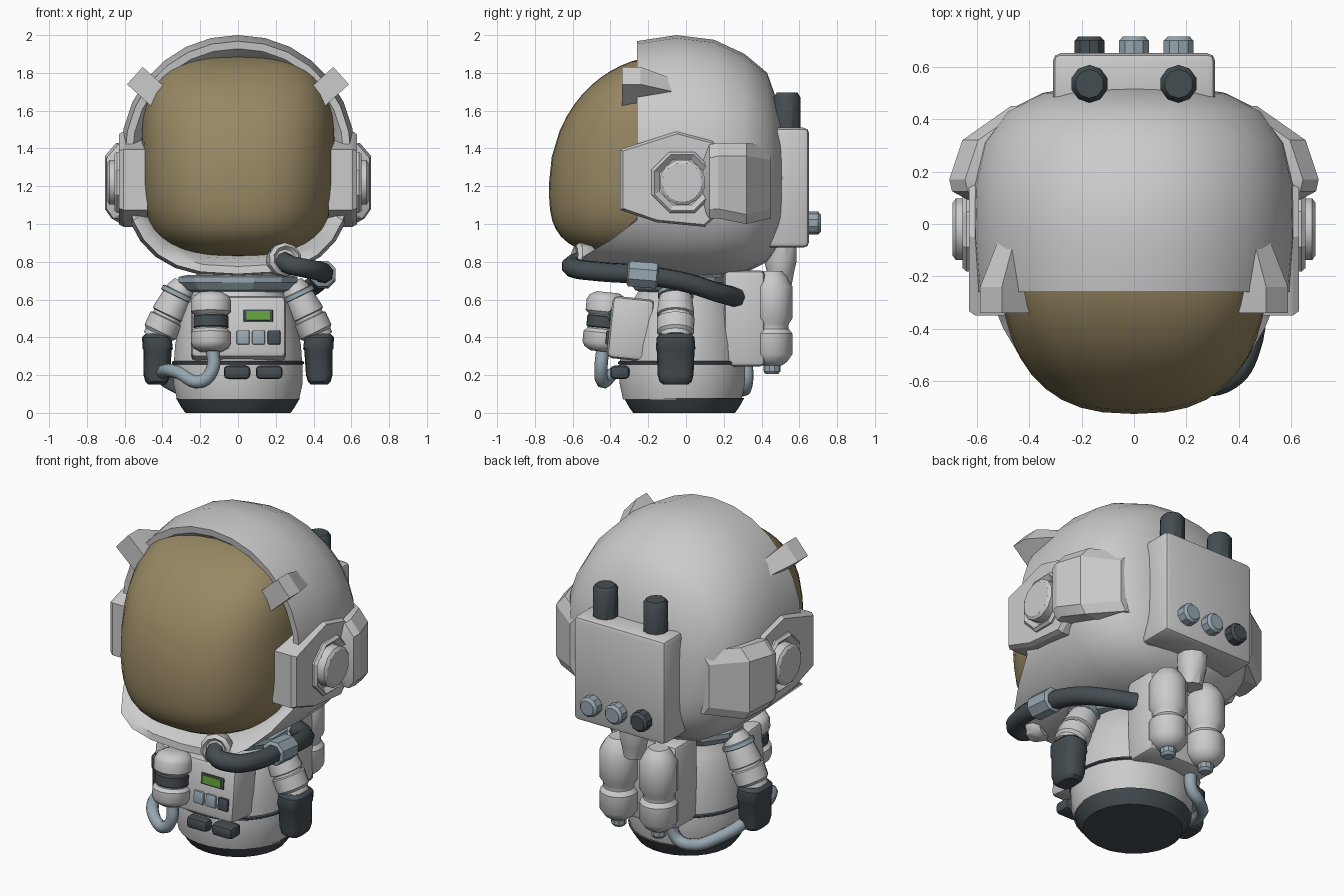
import bpy, bmesh
from math import sin, cos, pi, radians, copysign
from mathutils import Vector, Matrix

if "Cube" in bpy.data.objects:
    bpy.data.objects.remove(bpy.data.objects["Cube"])


def mat(name, c):
    m = bpy.data.materials.new(name)
    m.diffuse_color = (*c, 1)
    m.use_nodes = True
    m.node_tree.nodes["Principled BSDF"].inputs["Base Color"].default_value = m.diffuse_color
    return m


DARK = mat("dark_rubber", (0.06, 0.075, 0.085))
BLUE = mat("blue_grey_metal", (0.31, 0.39, 0.44))
GOLD = mat("gold_visor", (0.31, 0.245, 0.125))
GREEN = mat("green_screen", (0.12, 0.36, 0.05))


def shade(o, m, angle):
    if m:
        o.data.materials.append(m)
    bpy.ops.object.select_all(action='DESELECT')
    o.select_set(True)
    bpy.context.view_layer.objects.active = o
    bpy.ops.object.shade_smooth_by_angle(angle=radians(angle))
    return o


def finish(name, bm, m=None, angle=35):
    bmesh.ops.recalc_face_normals(bm, faces=bm.faces)
    me = bpy.data.meshes.new(name)
    bm.to_mesh(me)
    bm.free()
    o = bpy.data.objects.new(name, me)
    bpy.context.collection.objects.link(o)
    return shade(o, m, angle)


def loft(name, rings, m=None, angle=35):
    bm = bmesh.new()
    vs = [[bm.verts.new(p) for p in r] for r in rings]
    n = len(vs[0])
    for a, b in zip(vs, vs[1:]):
        for i in range(n):
            j = (i + 1) % n
            bm.faces.new((a[i], a[j], b[j], b[i]))
    bm.faces.new(vs[0])
    bm.faces.new(vs[-1])
    return finish(name, bm, m, angle)


def lathe(name, prof, base, axis=(0, 0, 1), n=16, m=None, squash=1, angle=35):
    # profile of (radius, height) turned about an axis from base
    q = Vector(axis).to_track_quat('Z', 'Y')
    rings = []
    for r, h in prof:
        rings.append([Vector(base) + q @ Vector((r * cos(2 * pi * (i + .5) / n),
                      r * squash * sin(2 * pi * (i + .5) / n), h)) for i in range(n)])
    return loft(name, rings, m, angle)


def box(name, lo, hi, m=None, bevel=0.02, tilt=0):
    lo, hi = Vector(lo), Vector(hi)
    bm = bmesh.new()
    bmesh.ops.create_cube(bm, size=1)
    mx = Matrix.Translation((lo + hi) / 2) @ Matrix.Rotation(tilt, 4, 'X')
    bm.transform(mx @ Matrix.Diagonal((*(hi - lo), 1)))
    if bevel:
        bmesh.ops.bevel(bm, geom=bm.edges[:], offset=bevel, segments=2, profile=0.5, affect='EDGES')
    return finish(name, bm, m, 40)


def tube(name, pts, r, m):
    cu = bpy.data.curves.new(name, 'CURVE')
    cu.dimensions = '3D'
    cu.bevel_depth, cu.bevel_resolution, cu.resolution_u = r, 2, 6
    cu.use_fill_caps = True
    s = cu.splines.new('BEZIER')
    s.bezier_points.add(len(pts) - 1)
    for b, p in zip(s.bezier_points, pts):
        b.co = p
        b.handle_left_type = b.handle_right_type = 'AUTO'
    o = bpy.data.objects.new(name, cu)
    bpy.context.collection.objects.link(o)
    bpy.ops.object.select_all(action='DESELECT')
    o.select_set(True)
    bpy.context.view_layer.objects.active = o
    bpy.ops.object.convert(target='MESH')
    return shade(bpy.context.object, m, 50)


def spow(v, e):
    return copysign(abs(v) ** e, v)


# helmet shell: outlines stacked along y, front edge drawn forward into a chin
def outline(y, w, top, bot, k=1, chin=False, n=28):
    pts = []
    zc = bot + (top - bot) * 0.5
    for i in range(n):
        t = 2 * pi * i / n
        e = 2 / (2.05 if sin(t) > 0 else 2.7)
        x = w * k * spow(cos(t), e)
        z = zc + (top - bot) / 2 * k * spow(sin(t), e)
        dy = min(0.30, max(0, 1.0 - z) * 1.65) if chin else 0
        pts.append((x, y - dy, z))
    return pts


F = (0.60, 1.968, 0.735)
loft("helmet_shell", [
    outline(-0.05, *F, 0.80, True), outline(-0.20, *F, 0.87, True),
    outline(-0.255, *F, 0.935, True), outline(-0.26, *F, 1, True),
    outline(-0.05, 0.62, 2.0, 0.72), outline(0.15, 0.615, 1.975, 0.72),
    outline(0.31, 0.58, 1.90, 0.74), outline(0.43, 0.49, 1.80, 0.80),
    outline(0.50, 0.35, 1.60, 0.90), outline(0.53, 0.18, 1.42, 1.05)], angle=40)

# visor: horizontal sections following a bulging side profile
rings = []
for k in range(25):
    t = -pi / 2 * 0.985 + pi * 0.985 * k / 24
    z = 1.355 + 0.535 * spow(sin(t), 2 / 3.0)
    w = 0.515 * cos(t) ** (2 / 3.4)
    u = (z - 1.21) / 0.68 if z > 1.21 else (1.21 - z) / 0.391
    e = 2 if z > 1.21 else 3.4
    d = 0.615 * max(0, 1 - u ** e) ** (1 / e) + 0.01
    ring = []
    for i in range(40):
        a = 2 * pi * i / 40
        s = spow(sin(a), 2 / 2.55)
        ring.append((w * spow(cos(a), 2 / 2.55), -0.1 + s * (d if s < 0 else d * 0.4), z))
    rings.append(ring)
loft("visor", rings, GOLD, 60)

# side parts, mirrored
EAR = [(-.35, 1.395), (-.05, 1.49), (.14, 1.44), (.2, 1.36), (.2, 1.08), (.10, .985), (-.16, 1.01), (-.35, 1.075)]
for s, side in ((1, "right"), (-1, "left")):
    # ear housing, flared rear fin, socket and disc
    loft("ear_housing_" + side, [[(s * x, y * k, 1.23 + (z - 1.23) * k) for y, z in EAR]
                                 for x, k in ((.48, 1), (.605, 1), (.63, .95))], angle=20)
    fin = []
    for y, xi, xo, zb, zt in ((.09, .5, .63, 1.07, 1.40), (.125, .5, .695, 1.03, 1.42),
                              (.17, .48, .705, 1.03, 1.43), (.32, .4, .655, 1.0, 1.43), (.45, .25, .47, 1.03, 1.41)):
        fin.append([(s * x, y, z) for x, z in ((xi, zb), (xo - .035, zb), (xo, zb + .05),
                                               (xo, zt - .07), (xo - .06, zt), (xi, zt))])
    loft("ear_fin_" + side, fin, angle=20)
    lathe("ear_socket_" + side, [(.175, 0), (.175, .03), (.16, .045), (.13, .02)], (s * .61, -.02, 1.22), (s, 0, 0), 8, angle=20)
    lathe("ear_disc_" + side, [(.122, 0), (.122, .07), (.105, .082)], (s * .61, -.02, 1.22), (s, 0, 0), 12)

    # wedge clip over the helmet edge
    nrm, tan, c = Vector((.74, 0, .67)), Vector((.67, 0, -.74)), Vector((.435, 0, 1.685))
    clip = []
    for y, a, b, w in ((-.34, -.02, .15, .062), (-.24, -.03, .15, .062), (-.06, -.08, .07, .045)):
        ps = [c + nrm * h + tan * g for h, g in ((a, -w), (b, -w), (b, w), (a, w))]
        clip.append([(s * p.x, y, p.z) for p in ps])
    loft("helmet_clip_" + side, clip, angle=20)

    # arm: sleeve, cuff band and glove
    ax = Vector((s * .15, 0, -.31)).normalized()
    sh = Vector((s * .285, -.055, .69))
    lathe("sleeve_" + side, [(.06, 0), (.08, .04), (.09, .1), (.1, .175), (.1, .19), (.088, .195), (.088, .21),
                             (.102, .215), (.1, .29), (.085, .305), (.085, .33)], sh, ax, 14, squash=.92)
    lathe("shoulder_band_" + side, [(.088, 0), (.094, .005), (.096, .027), (.088, .03)], sh + ax * .055, ax, 14, BLUE)
    gl = []
    for x, z, a, b in ((.43, .42, .06, .08), (.43, .40, .078, .1), (.425, .34, .08, .105),
                       (.425, .33, .074, .1), (.43, .20, .07, .095), (.43, .165, .06, .085), (.43, .15, .045, .065)):
        gl.append([(s * (x + a * spow(cos(i * pi / 8), .65)), -.055 + b * spow(sin(i * pi / 8), .65), z)
                   for i in range(16)])
    loft("glove_" + side, gl, DARK)

    # antenna and air tank
    lathe("antenna_" + side, [(.072, 0), (.072, .18), (.055, .205)], (s * .17, .535, 1.49), n=10, m=DARK)
    lathe("air_tank_" + side, [(.05, .25), (.08, .27), (.108, .31), (.108, .42), (.088, .445), (.088, .47),
                               (.108, .50), (.108, .67), (.08, .72), (.055, .75)], (s * .135, .455, 0), n=14)
    lathe("tank_nozzle_" + side, [(.032, .205), (.045, .22), (.045, .26)], (s * .135, .455, 0), n=10, m=BLUE)

# body and dark base
lathe("body", [(.325, .07), (.343, .15), (.345, .22), (.335, .36), (.31, .5), (.27, .6), (.22, .67), (.2, .76)],
      (0, -.02, 0), n=28, squash=.97)
lathe("base_band", [(.28, 0), (.302, .03), (.33, .078), (.31, .08)], (0, -.01, 0), n=28, m=DARK, squash=.97)
lathe("collar", [(.25, .64), (.29, .65), (.325, .69), (.325, .72), (.28, .73)], (0, -.04, 0), n=12, m=BLUE, squash=.82, angle=20)

# chest unit with screen, buttons and pouches
T = radians(-6)
box("chest_unit", (-.25, -.405, .28), (.255, -.18, .61), bevel=.03, tilt=T)
box("screen_frame", (.03, -.405, .478), (.185, -.36, .547), DARK, .006, T)
box("screen", (.045, -.412, .488), (.17, -.36, .537), GREEN, 0, T)
for i, m in enumerate((BLUE, BLUE, DARK)):
    x = .027 + .082 * i
    box("button_%d" % (i + 1), (x - .034, -.425, .36), (x + .034, -.37, .435), m, .008, T)
    x = -.17 + .17 * i
    if i:
        box("belt_pouch_%d" % i, (x - .165 + .09, -.4, .18), (x - .025 + .09, -.3, .25), DARK, .02)
lathe("belt_line", [(.343, .255), (.352, .26), (.352, .27), (.343, .275)], (0, -.02, 0), n=28, squash=.97, m=DARK)

# chest canister and its hose round the left side to the pack
cb, ca = Vector((-.143, -.445, .325)), Vector((0, .1, 1))
lathe("canister", [(.06, 0), (.095, .02), (.108, .045), (.108, .1), (.09, .118), (.09, .195), (.108, .212),
                   (.108, .27), (.095, .295), (.06, .315)], cb, ca, 14)
lathe("canister_band", [(.09, .125), (.096, .13), (.096, .185), (.09, .19)], cb, ca, 14, DARK)
tube("canister_hose", [(-.135, -.44, .34), (-.135, -.45, .23), (-.2, -.44, .165), (-.32, -.37, .215), (-.40, -.1, .21),
                       (-.35, .15, .15), (-.22, .3, .12), (-.15, .32, .16), (-.14, .32, .27)], .035, BLUE)

# backpack
box("lower_pack", (-.225, .2, .245), (.225, .42, .755), bevel=.03)
box("upper_pack", (-.31, .42, .875), (.31, .652, 1.51), bevel=.03)
lathe("pack_neck", [(.06, .68), (.075, .76), (.085, .80), (.085, .9)], (0, .5, 0), n=10)
for i, m in enumerate((DARK, BLUE, BLUE)):
    lathe("pack_knob_%d" % (i + 1), [(.06, 0), (.06, .055), (.045, .07)], (-.17 + .17 * i, .645, 1.005), (0, 1, 0), 10, m)

# chin hose with socket ring and clamp
lathe("chin_socket", [(.07, 0), (.09, .03), (.09, .09), (.07, .11), (.055, .09)], (.225, -.49, .80), (.3, -1, .15), 10)
tube("chin_hose", [(.235, -.53, .81), (.27, -.60, .785), (.36, -.585, .765), (.43, -.48, .75), (.45, -.23, .73),
                   (.42, 0, .69), (.34, .16, .64), (.2, .27, .61)], .053, DARK)
lathe("hose_clamp", [(.058, 0), (.073, .008), (.073, .155), (.058, .163)], (.449, -.31, .738), (0, 1, -.08), 8, BLUE, angle=20)
